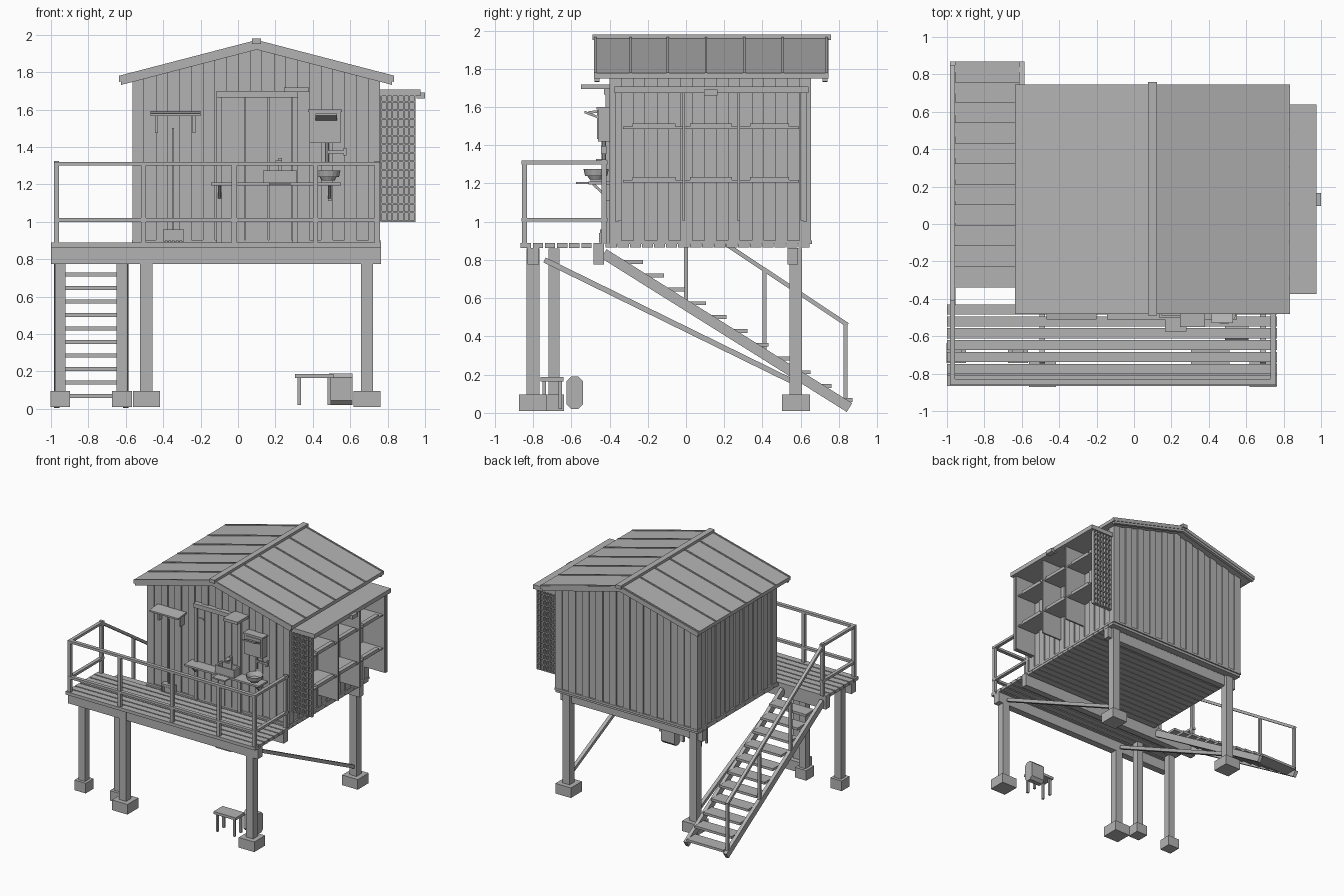
import bpy, bmesh, math
from mathutils import Vector, Matrix

if "Cube" in bpy.data.objects:
    bpy.data.objects.remove(bpy.data.objects["Cube"])

grey = bpy.data.materials.new("weathered grey")
grey.diffuse_color = (0.45, 0.45, 0.45, 1)
grey.use_nodes = True
grey.node_tree.nodes["Principled BSDF"].inputs["Base Color"].default_value = grey.diffuse_color
parts = {}

def mesh_of(name):
    if name not in parts:
        parts[name] = bmesh.new()
    return parts[name]

def prism(name, pts, axis, a, b):
    """Extrude a 2D profile along x (points y,z) or y (points x,z)."""
    bm = mesh_of(name)
    put = (lambda p, t: (t, p[0], p[1])) if axis == 'x' else (lambda p, t: (p[0], t, p[1]))
    lo = [bm.verts.new(put(p, a)) for p in pts]
    hi = [bm.verts.new(put(p, b)) for p in pts]
    bm.faces.new(lo)
    bm.faces.new(hi[::-1])
    for i in range(len(pts)):
        j = (i + 1) % len(pts)
        bm.faces.new((lo[i], hi[i], hi[j], lo[j]))

def box(name, x0, x1, y0, y1, z0, z1):
    prism(name, [(x0, z0), (x1, z0), (x1, z1), (x0, z1)], 'y', y0, y1)

def bar(name, p, q, w, h):
    """Box beam between two points lying in one x plane; w along x, h across."""
    p, q = Vector(p), Vector(q)
    d = (q - p).normalized()
    n = Vector((0, -d.z, d.y)) * h / 2
    prism(name, [(v.y, v.z) for v in (p - n, q - n, q + n, p + n)], 'x', p.x - w / 2, p.x + w / 2)

def cone(name, c, r1, r2, depth, sides=12, rot=None):
    m = Matrix.Translation(c) @ (rot or Matrix())
    return bmesh.ops.create_cone(mesh_of(name), cap_ends=True, segments=sides,
                                 radius1=r1, radius2=r2, depth=depth, matrix=m)["verts"]

X0, X1, Y0, Y1, RX = -0.565, 0.76, -0.40, 0.655, 0.10
def roof(x):
    return 1.965 - 0.26 * abs(x - RX)

# Footings and posts
for x, y, w, f in [(-.49, -.8, .066, .145), (.69, -.8, .066, .145), (-.49, .575, .066, .145),
                   (.69, .575, .066, .145), (-.95, -.69, .058, .105), (-.62, -.69, .058, .105)]:
    box("footing", x - f / 2, x + f / 2, y - f / 2, y + f / 2, .01, .095)
    box("support_post", x - w / 2, x + w / 2, y - w / 2, y + w / 2, .09, .86)

# Floor beams and diagonal braces
box("floor_beam", -1, .765, -.83, -.77, .775, .862)
box("floor_beam", -1, .765, -.485, -.43, .775, .862)
box("floor_beam", X0, X1, .53, .585, .775, .862)
for x in (-.49, .69):
    bar("brace", (x, -.74, .80), (x, .545, .17), .03, .028)

# Deck boards, house floor boards and sill
for i in range(7):
    y = -.865 + i * .0635
    box("deck_board", -1, .765, y, y + .054, .862, .888)
for i in range(17):
    y = -.42 + i * .063
    box("floor_board", X0, X1, y, y + .059, .864, .886)
box("sill", X0 - .003, X1 + .003, Y0 - .003, Y1 + .003, .884, .903)

# House core, then alternating proud and recessed wall boards
k = .018
prism("wall_core", [(X0 + k, .89), (X1 - k, .89), (X1 - k, roof(X1) - .03), (RX, roof(RX) - .03),
                    (X0 + k, roof(X0) - .03)], 'y', Y0 + k, Y1 - k)
n = 21
w = (X1 - X0) / n
for i in range(n):
    a, b = X0 + i * w, X0 + (i + 1) * w
    d = 0 if i % 2 == 0 else .010
    g = .0 if d else -.002
    tops = [(b, roof(b) - .026), (a, roof(a) - .026)]
    if a < RX < b:
        tops.insert(1, (RX, roof(RX) - .026))
    prof = [(a, .895), (b, .895)] + tops
    prism("front_wall_board", prof, 'y', Y0 + d, Y0 + k + .002)
    prism("back_wall_board", prof, 'y', Y1 - k - .002, Y1 - d)
n = 17
w = (Y1 - Y0) / n
for i in range(n):
    a, b = Y0 + i * w, Y0 + (i + 1) * w
    d = 0 if i % 2 == 0 else .010
    box("left_wall_board", X0 + d, X0 + k + .002, a, b, .895, roof(X0) - .026)
    box("right_wall_board", X1 - k - .002, X1 - d, a, b, .895, roof(X1) - .026)

# Roof slopes with seams, gable trim, eave trim and ridge cap
def slope(name, xa, xb, lo, hi, y0, y1):
    prism(name, [(xa, roof(xa) + lo), (xb, roof(xb) + lo), (xb, roof(xb) + hi), (xa, roof(xa) + hi)], 'y', y0, y1)
for xe in (-.635, .835):
    slope("roof_panel", RX, xe, -.026, 0, -.48, .745)
    for y in (-.475, -.29, -.095, .105, .305, .505, .735):
        slope("roof_seam", RX, xe, -.01, .007, y - .006, y + .006)
    for y in (-.478, .715):
        slope("gable_trim", RX, xe * .985, -.045, -.02, y, y + .025)
    s = 1 if xe > 0 else -1
    box("eave_trim", min(xe, xe - s * .012), max(xe, xe - s * .012), -.48, .745, 1.75, 1.777)
box("ridge_cap", RX - .024, RX + .024, -.49, .758, 1.95, 1.98)

# Stairs: stringers, treads and one handrail
for x in (-.97, -.60):
    bar("stringer", (x, -.43, .833), (x, .855, .028), .03, .054)
for i in range(11):
    y, z = -.225 + .1095 * i, .80 - .0722 * i
    box("tread", -.957, -.613, y - .115, y, z - .02, z)
for y, z in ((0, .59), (.41, .31), (.835, .04)):
    box("stair_rail_post", -.982, -.96, y - .01, y + .01, z, 1.02 - .668 * y)
bar("stair_handrail", (-.971, -.43, 1.307), (-.971, .845, .46), .026, .022)

# Deck railing
for x in (-.97, -.505, -.02, .415, .745):
    box("rail_post", x - .014, x + .014, -.858, -.832, .885, 1.30)
for x in (-.97, .745):
    box("rail_post", x - .014, x + .014, -.443, -.417, .885, 1.325)
for z in (1.0, 1.30):
    box("railing", -.985, .76, -.86, -.83, z, z + .02)
    for x in (-.97, .745):
        box("railing", x - .014, x + .014, -.86, -.41, z, z + .02)

# Door with frame, hinges and handle
for x in (-.10, .305):
    box("door_frame", x - .014, x + .014, -.42, -.39, .89, 1.67)
box("door_frame", -.115, .32, -.43, -.39, 1.665, 1.70)
for i in range(6):
    a = -.086 + i * .063
    box("door_board", a, a + .058, -.407, -.385, .90, 1.665)
for z in (1.05, 1.57):
    box("hinge", -.075, -.03, -.414, -.40, z, z + .012)

# Small canopies: over the hooks, the door and the cabinet
prism("hook_shelf", [(-.51, 1.565), (-.40, 1.575), (-.40, 1.59), (-.51, 1.578)], 'x', -.468, -.20)
box("lamp_hood", .245, .38, -.55, -.395, 1.695, 1.718)
for x in (-.435, -.235):
    box("coat_hook", x - .008, x + .008, -.44, -.39, 1.475, 1.568)

# Broom
box("broom_head", -.40, -.29, -.45, -.405, .90, .958)
for i in range(6):
    box("broom_head", -.398 + i * .019, -.387 + i * .019, -.455, -.40, .892, .94)
box("broom_stick", -.352, -.342, -.43, -.42, .955, 1.50)

# Wash counter, sink, basin and taps
box("counter", -.145, .55, -.51, -.395, 1.195, 1.21)
box("counter", .165, .28, -.575, -.50, 1.197, 1.208)
for x in (-.10, .49):
    box("counter_bracket", x - .01, x + .01, -.42, -.395, 1.11, 1.197)
    bar("counter_bracket", (x, -.485, 1.197), (x, -.41, 1.125), .016, .014)
for a, b, c, d in ((.135, .315, -.50, -.49), (.135, .315, -.42, -.41), (.135, .15, -.49, -.42), (.30, .315, -.49, -.42)):
    box("sink", a, b, c, d, 1.208, 1.275)
box("sink", .14, .31, -.495, -.415, 1.208, 1.22)
box("tap", .216, .236, -.425, -.405, 1.21, 1.34)
box("tap", .20, .236, -.47, -.405, 1.315, 1.327)
top = cone("basin", (.482, -.47, 1.248), .035, .066, .054, 16)
bm = mesh_of("basin")
face = max((f for f in bm.faces), key=lambda f: f.calc_center_median().z)
bmesh.ops.inset_region(bm, faces=[face], thickness=.008)
bmesh.ops.translate(bm, verts=face.verts, vec=(0, 0, -.035))
cone("water_pipe", (.475, -.43, 1.37), .011, .011, .12, 8)
box("water_pipe", .475, .575, -.437, -.423, 1.365, 1.38)
box("valve", .565, .58, -.445, -.415, 1.353, 1.395)

# Wall cabinet with flap
box("cabinet", .383, .548, -.46, -.395, 1.42, 1.59)
box("cabinet", .375, .555, -.468, -.395, 1.587, 1.60)
box("cabinet_door", .395, .536, -.466, -.455, 1.432, 1.578)
prism("cabinet_flap", [(-.53, 1.567), (-.46, 1.54), (-.46, 1.553), (-.53, 1.58)], 'x', .415, .53)

# Side shelf unit: top, dividers, shelves and lattice ends
box("shelf_top", X1 - .02, .975, -.375, .64, 1.672, 1.708)
for y in (-.345, -.012, .275, .605):
    box("shelf_divider", X1 - .02, .945, y - .007, y + .007, 1.005, 1.68)
for y0, y1 in ((-.30, -.035), (.0, .26), (.315, .56)):
    for z in (1.205, 1.485):
        box("shelf", X1 - .02, .935, y0 - .03, y1 + .03, z, z + .012)
        box("shelf", .90, .935, y0 + .02, y1 - .02, z + .01, z + .028)
for y in (-.362, .622):
    for i in range(7):
        x = .767 + i * .0295
        box("lattice", x - .004, x + .004, y - .01, y + .01, 1.0, 1.70)
    for i in range(16):
        z = 1.004 + i * .0455
        box("lattice", .763, .948, y - .008, y + .008, z - .004, z + .004)
box("side_lamp", .955, 1.0, .095, .165, 1.66, 1.692)

# Stool and canister on the ground
box("stool", .305, .51, -.76, -.64, .165, .187)
for x in (.328, .487):
    for y in (-.742, -.658):
        box("stool", x - .009, x + .009, y - .009, y + .009, .02, .17)
ys, zs, c = (-.625, -.54), (.02, .19), .024
prism("canister", [(ys[0] + c, zs[0]), (ys[1] - c, zs[0]), (ys[1], zs[0] + c), (ys[1], zs[1] - c),
                   (ys[1] - c, zs[1]), (ys[0] + c, zs[1]), (ys[0], zs[1] - c), (ys[0], zs[0] + c)], 'x', .487, .613)

# Turn every part into an object
for name, bm in parts.items():
    bmesh.ops.recalc_face_normals(bm, faces=bm.faces)
    me = bpy.data.meshes.new(name)
    bm.to_mesh(me)
    bm.free()
    me.materials.append(grey)
    bpy.context.scene.collection.objects.link(bpy.data.objects.new(name, me))
